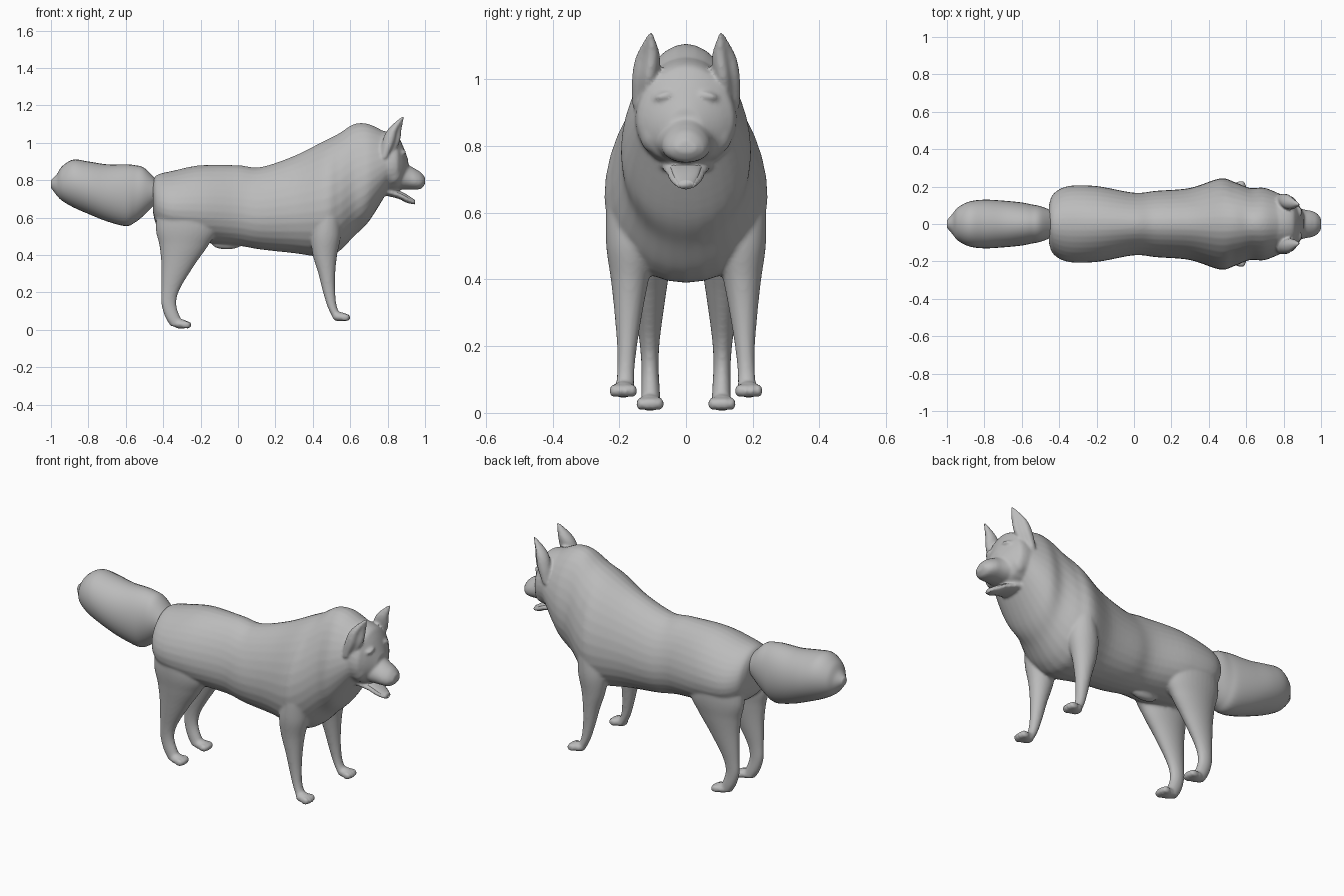
import bpy, bmesh, math
from mathutils import Vector, Matrix

default_cube = bpy.data.objects.get("Cube")
if default_cube:
    bpy.data.objects.remove(default_cube)

grey = (.5, .5, .5, 1)
fur = bpy.data.materials.new("grey_fur")
fur.use_nodes = True
fur.diffuse_color = grey
fur.node_tree.nodes["Principled BSDF"].inputs["Base Color"].default_value = grey


def spline(sections, steps=6):
    """Smooth interpolation through the given sections."""
    vectors = [Vector(section) for section in sections]
    padded = [vectors[0], *vectors, vectors[-1]]
    result = []
    for before, start, end, after in zip(padded, padded[1:], padded[2:], padded[3:]):
        leave, arrive = (end - before) / 2, (after - start) / 2
        for step in range(steps):
            t = step / steps
            ease = t * t * (3 - 2 * t)
            result.append(start.lerp(end, ease) + leave * t * (1 - t) ** 2 - arrive * t * t * (1 - t))
    return result + [vectors[-1]]


def loft(bm, sections, upright=False, side=1, y_start=0, y_end=0, egg=0, hollow=0):
    """Skin oval sections: position along the axis, low edge, high edge, half width."""
    sides = 32
    smooth_sections = spline(sections)
    rings = []
    for index, (along, low, high, width) in enumerate(smooth_sections):
        fraction = index / (len(smooth_sections) - 1)
        middle = y_start + (y_end - y_start) * fraction
        ring = []
        for corner in range(sides):
            angle = math.tau * corner / sides
            radius = 1 - hollow * max(0, math.cos(angle - .9)) ** 3
            rise = math.sin(angle) * radius
            across = side * (middle + width * math.cos(angle) * radius * (1 - egg * rise))
            height = (low + high) / 2 + (high - low) / 2 * rise
            ring.append(bm.verts.new((height, across, along) if upright else (along, across, height)))
        rings.append(ring)
    for ring, following in zip(rings, rings[1:]):
        for corner in range(sides):
            bm.faces.new((ring[corner], ring[corner - 1], following[corner - 1], following[corner]))
    bm.faces.new(rings[0])
    bm.faces.new(reversed(rings[-1]))


def blob(bm, centre, size, tilt=0):
    """Stretched ball."""
    placement = Matrix.LocRotScale(Vector(centre), Matrix.Rotation(tilt, 3, "X"), Vector(size))
    bmesh.ops.create_uvsphere(bm, u_segments=20, v_segments=12, radius=1, matrix=placement)


def make_object(bm, name):
    bmesh.ops.recalc_face_normals(bm, faces=bm.faces)
    mesh = bpy.data.meshes.new(name)
    bm.to_mesh(mesh)
    bm.free()
    mesh.materials.append(fur)
    mesh.shade_smooth()
    part = bpy.data.objects.new(name, mesh)
    bpy.context.collection.objects.link(part)
    return part


# Torso, shoulders and neck ruff
bm = bmesh.new()
loft(bm, [(-.455, .63, .8, .1), (-.43, .55, .83, .16), (-.35, .5, .85, .2), (-.2, .47, .88, .2),
          (0, .45, .88, .165), (.12, .43, .87, .175), (.3, .41, .93, .19), (.46, .39, 1.01, .24),
          (.54, .42, 1.05, .22), (.62, .5, 1.1, .19), (.7, .58, 1.1, .19), (.8, .74, 1.05, .15)], egg=.18)
blob(bm, (-.06, 0, .46), (.08, .03, .03))

# Skull, muzzle and nose
loft(bm, [(.7, .72, 1.08, .15), (.83, .74, 1.05, .15), (.87, .76, 1.01, .12), (.91, .81, .91, .05)], egg=.1)
loft(bm, [(.8, .75, .97, .12), (.9, .75, .89, .08), (.95, .75, .86, .07),
          (.98, .755, .84, .055), (1, .78, .81, .03)], egg=.15)
blob(bm, (.98, 0, .81), (.02, .035, .02))

# Open lower jaw
jaw = [(.78, .72, .77, .08), (.86, .7, .74, .06), (.9, .68, .72, .05), (.945, .67, .69, .03)]
loft(bm, jaw)

front_leg = [(.6, .41, .55, .08), (.5, .39, .55, .075), (.4, .4, .53, .057), (.3, .43, .52, .042),
             (.2, .455, .52, .03), (.12, .48, .53, .026), (.06, .51, .56, .03)]
hind_leg = [(.7, -.42, -.15, .08), (.55, -.44, -.11, .08), (.45, -.42, -.16, .066), (.35, -.41, -.23, .05),
            (.22, -.41, -.31, .031), (.14, -.41, -.33, .026), (.07, -.39, -.31, .028), (.02, -.36, -.28, .03)]
ear = [(.92, .76, .82, .03), (1, .77, .87, .04), (1.07, .8, .88, .037), (1.14, .875, .89, .006)]

for side in (-1, 1):
    # Ear, hollowed on its front outer face
    loft(bm, ear, True, side, y_start=.135, y_end=.105, hollow=.55)
    # Brow, eyelid and cheek
    blob(bm, (.87, side * .065, .95), (.03, .035, .014), tilt=side * -.25)
    blob(bm, (.87, side * .07, .92), (.02, .022, .01), tilt=side * -.3)
    blob(bm, (.83, side * .1, .84), (.045, .04, .06))
    # Legs
    loft(bm, front_leg, True, side, y_start=.16, y_end=.185)
    loft(bm, hind_leg, True, side, y_start=.115, y_end=.105)
    # Paws with four toes each
    for x, y, z in ((.545, .188, .07), (-.305, .108, .031)):
        blob(bm, (x, side * y, z), (.042, .036, .025))
        for toe in range(4):
            offset = toe - 1.5
            reach = x + .036 - .006 * abs(offset)
            blob(bm, (reach, side * (y + offset * .019), z - .004), (.025, .013, .02))

# Blend the body parts into one soft skin
body = make_object(bm, "dog_body")
remesh = body.modifiers.new("blend", "REMESH")
remesh.mode = "VOXEL"
remesh.voxel_size = .0075
remesh.use_smooth_shade = True
soften = body.modifiers.new("soften", "SMOOTH")
soften.factor = .5
soften.iterations = 5

# Bushy tail
bm = bmesh.new()
loft(bm, [(-.435, .68, .8, .07), (-.5, .615, .865, .095), (-.55, .575, .88, .105), (-.6, .555, .885, .115),
          (-.7, .58, .885, .125), (-.8, .62, .9, .13), (-.88, .655, .91, .12), (-.94, .69, .875, .09),
          (-.97, .72, .83, .055), (-1, .76, .8, .02)])
make_object(bm, "tail")

# Tongue resting on the lower jaw
bm = bmesh.new()
loft(bm, [(along, high - .02, high + .005, width * .75) for along, low, high, width in jaw])
make_object(bm, "tongue")
